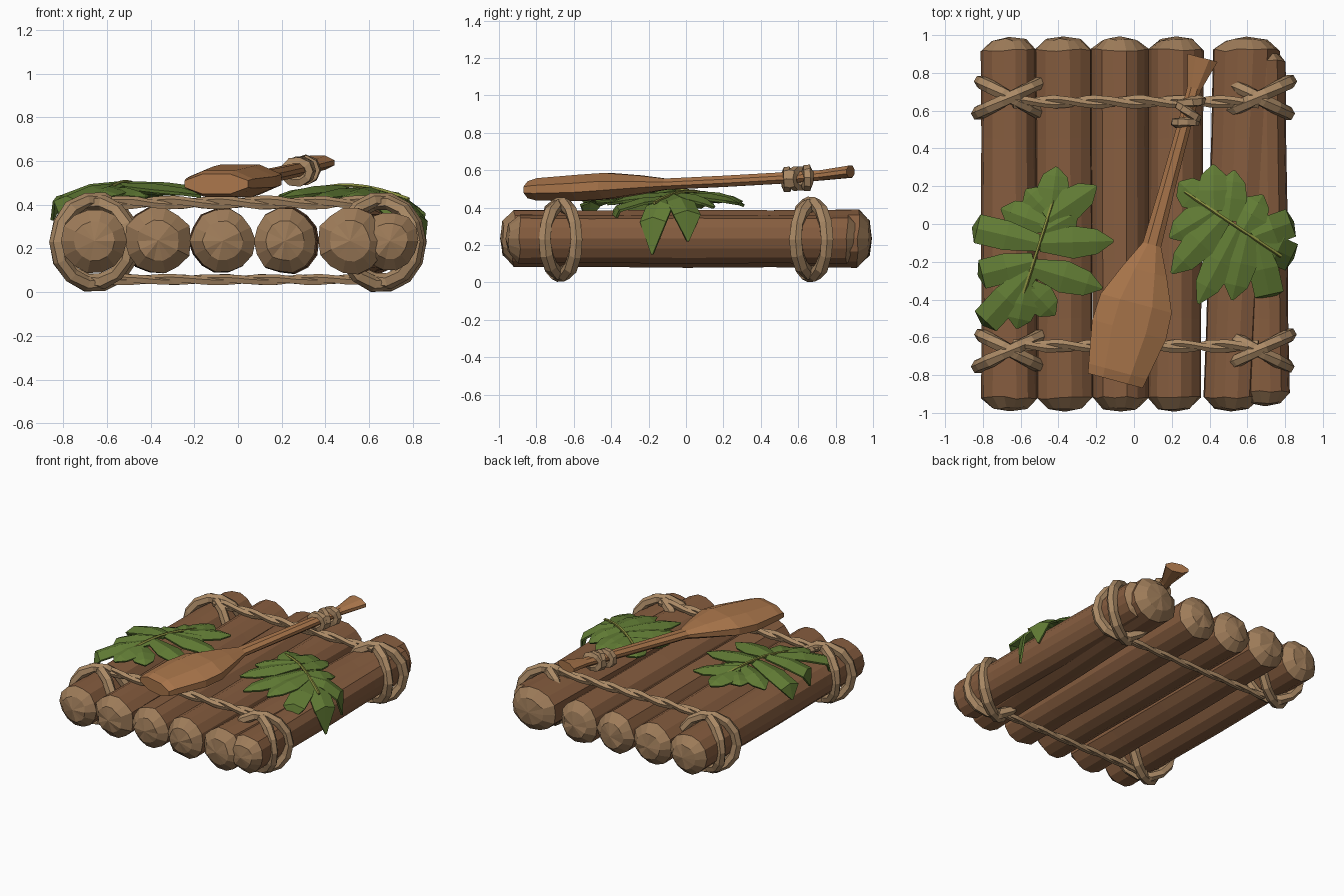
import bpy, bmesh, random
from math import sin, cos, pi, tau
from mathutils import Vector as V

if "Cube" in bpy.data.objects:
    bpy.data.objects.remove(bpy.data.objects["Cube"])

random.seed(4)


def mat(name, r, g, b):
    m = bpy.data.materials.new(name)
    m.diffuse_color = (r, g, b, 1)
    m.use_nodes = True
    m.node_tree.nodes["Principled BSDF"].inputs["Base Color"].default_value = m.diffuse_color
    return m


BARK = mat("bark", .24, .11, .05)
CUT = mat("cut_wood", .34, .20, .10)
ROPE = mat("rope", .40, .25, .13)
PADDLE = mat("paddle_wood", .40, .18, .07)
LEAF = mat("leaf", .12, .20, .035)
VEIN = mat("vein", .25, .27, .05)


def finish(name, bm, *mats):
    bmesh.ops.recalc_face_normals(bm, faces=bm.faces)
    me = bpy.data.meshes.new(name)
    bm.to_mesh(me)
    bm.free()
    for m in mats:
        me.materials.append(m)
    ob = bpy.data.objects.new(name, me)
    bpy.context.collection.objects.link(ob)
    return ob


def loft(bm, rings, closed=False):
    """Skin a list of point rings; cap the ends unless closed."""
    vs = [[bm.verts.new(p) for p in r] for r in rings]
    n = len(vs[0])
    pairs = list(zip(vs, vs[1:])) + ([(vs[-1], vs[0])] if closed else [])
    for a, b in pairs:
        for i in range(n):
            j = (i + 1) % n
            bm.faces.new((a[i], a[j], b[j], b[i]))
    if not closed:
        bm.faces.new(vs[0])
        bm.faces.new(vs[-1])


def tube(bm, pts, r, ref, closed=False, sides=6, jitter=.1):
    rings = []
    n = len(pts)
    for i, p in enumerate(pts):
        a = pts[i - 1] if (i or closed) else p
        b = pts[(i + 1) % n] if (i < n - 1 or closed) else p
        t = (b - a).normalized()
        u = t.cross(ref).normalized()
        w = t.cross(u)
        k = r * random.uniform(1 - jitter, 1 + jitter)
        rings.append([p + k * (cos(tau * s / sides) * u + sin(tau * s / sides) * w)
                      for s in range(sides)])
    loft(bm, rings, closed)


# Logs: faceted bark with domed, lighter cut ends
def log(name, x0, x1, r0, r1, y0=-.99, y1=.99, sides=14):
    bm = bmesh.new()
    ridge = [random.uniform(.94, 1.03) for _ in range(sides)]
    stations = [(y0 + .015, .62), (y0 + .07, 1), (-.5, .97), (0, 1), (.45, .98),
                (y1 - .07, 1), (y1 - .015, .62)]
    rings = []
    for y, k in stations:
        f = (y + 1) / 2
        x, rx = x0 + (x1 - x0) * f, r0 + (r1 - r0) * f
        rz = min(rx, .158)
        rings.append([(x + rx * k * g * cos(tau * i / sides),
                       y + random.uniform(-.008, .008),
                       .235 + rz * k * g * sin(tau * i / sides))
                      for i, g in enumerate(ridge)])
    loft(bm, rings)
    caps = [f for f in bm.faces if len(f.verts) == sides]
    for f in caps:
        c = bmesh.ops.poke(bm, faces=[f])["verts"][0]
        c.co.y += .018 if c.co.y > 0 else -.018
    for f in bm.faces:
        y = abs(f.calc_center_median().y)
        f.material_index = int(y > .92 * max(abs(y0), y1))
    finish(name, bm, BARK, CUT)


for i, a in enumerate([(-.655, -.66, .153, .15), (-.365, -.375, .155, .156),
                       (-.07, -.075, .148, .152), (.215, .225, .148, .155),
                       (.51, .595, .153, .185)]):
    log(f"log_{i + 1}", *a)
log("log_6", .695, .67, .135, .135, -.96, .93)

# Lashings: crossed loops round the outer logs, cross ropes above and below
for end, yc in (("front", -.67), ("back", .67)):
    for side, cx in (("left", -.655), ("right", .655)):
        bm = bmesh.new()
        for s in (-1, 1):
            pts = [V((cx + (.165 + .006 * s) * cos(t), yc + s * .085 * cos(t),
                      .23 + (.19 + .006 * s) * sin(t)))
                   for t in (tau * i / 14 for i in range(14))]
            tube(bm, pts, .036, V((0, 1, 0)), True)
        finish(f"{end}_{side}_lashing", bm, ROPE)
    y = yc * .965
    for level, z, amp, r in (("upper", .408, .014, .022), ("lower", .056, .008, .02)):
        bm = bmesh.new()
        for ph in (0, pi):
            pts = []
            for i in range(31):
                x = -.64 + 1.3 * i / 30
                a = i * .62 + ph
                pts.append(V((x, y + amp * cos(a), z + amp * sin(a) * .8)))
            tube(bm, pts, r, V((0, 1, 0)), sides=5)
        finish(f"{end}_{level}_cross_rope", bm, ROPE)

# Paddle: one loft along a sloping axis (y, z, width, thickness)
SLOPE = .27


def axis(y, z):
    return V((.125 + SLOPE * y, y, z))


side_dir = V((1, -SLOPE, 0)).normalized()
profile = [(1, .35), (.45, 1), (-.45, 1), (-1, .35), (-1, -.35), (-.45, -1), (.45, -1), (1, -.35)]
bm = bmesh.new()
rings = []
for y, z, w, th in [(-.83, .495, .30, .09), (-.78, .497, .32, .12), (-.56, .505, .405, .14),
                    (-.42, .515, .39, .14), (-.25, .522, .24, .10), (-.11, .525, .10, .06),
                    (.2, .54, .082, .06), (.55, .56, .072, .06), (.72, .572, .075, .055),
                    (.88, .592, .165, .065)]:
    rings.append([axis(y, z) + side_dir * (w / 2 * a) + V((0, 0, th / 2 * b))
                  for a, b in profile])
loft(bm, rings)
finish("paddle", bm, PADDLE)

# Rope wrapped round the paddle shaft
bm = bmesh.new()
fwd = V((SLOPE, 1, .06)).normalized()
for off, tilt in ((-.055, .3), (0, -.35), (.05, .4)):
    c = axis(.595 + off, .555 + off * .06)
    pts = [c + side_dir * .052 * cos(t) + V((0, 0, .046 * sin(t))) + fwd * tilt * .06 * cos(t)
           for t in (tau * i / 9 for i in range(9))]
    tube(bm, pts, .028, fwd, True, 5)
finish("paddle_wrap", bm, ROPE)


# Leaves: folded leaflets fanning from a midrib, drooping over the raft's edge
def leaf(name, base, tip, leaflets, width):
    base, tip = V(base), V(tip)

    def rib(t):
        return base.lerp(tip, t) + V((0, 0, .05 * sin(pi * t)))

    bm = bmesh.new()
    for t, tx, ty, tz in leaflets:
        root = rib(t) + V((0, 0, random.uniform(-.012, .004)))
        d = V((tx, ty, tz)) - root
        perp = V((-d.y, d.x, 0)).normalized() * width / 2
        if tz < .38:
            shape = [(0, 0, .5), (.5, .08, .9), (.93, .35, .9), (1, 1, .05)]
        else:
            shape = [(0, 0, .5), (.45, .1, 1), (.78, .45, .75), (1, 1, .06)]
        rows = []
        for k, kz, w in shape:
            c = root + V((d.x * k, d.y * k, d.z * kz))
            drop = V((0, 0, .026 * w))
            rows.append([bm.verts.new(p) for p in (c - perp * w - drop, c, c + perp * w - drop)])
        for a, b in zip(rows, rows[1:]):
            for i in (0, 1):
                bm.faces.new((a[i], a[i + 1], b[i + 1], b[i]))
    ob = finish(name, bm, LEAF)
    mod = ob.modifiers.new("thickness", "SOLIDIFY")
    mod.thickness = .014
    mod.offset = 0
    bm = bmesh.new()
    tube(bm, [rib(i / 8) + V((0, 0, .005)) for i in range(9)], .01, V((0, 0, 1)), sides=5)
    finish(name + "_midrib", bm, VEIN)


leaf("left_leaf", (-.62, -.48, .445), (-.42, .15, .455), [
    (.9, -.41, .30, .43), (.8, -.20, .20, .45), (.6, -.11, -.09, .45), (.4, -.17, -.34, .44),
    (.25, -.42, -.48, .43), (.25, -.62, -.55, .43), (.35, -.80, -.53, .33),
    (.45, -.82, -.27, .33), (.6, -.85, -.02, .33), (.75, -.70, .08, .40),
    (.85, -.57, .18, .43), (.7, -.30, .06, .45)], .17)
leaf("right_leaf", (.27, .17, .445), (.78, -.17, .42), [
    (.2, .24, .22, .44), (.3, .42, .31, .41), (.45, .53, .28, .42), (.6, .68, .15, .40),
    (.7, .84, .01, .22), (.8, .84, -.18, .15), (.75, .72, -.39, .31),
    (.65, .52, -.40, .42), (.55, .34, -.42, .42), (.4, .20, -.26, .43), (.3, .19, -.07, .44)], .17)
